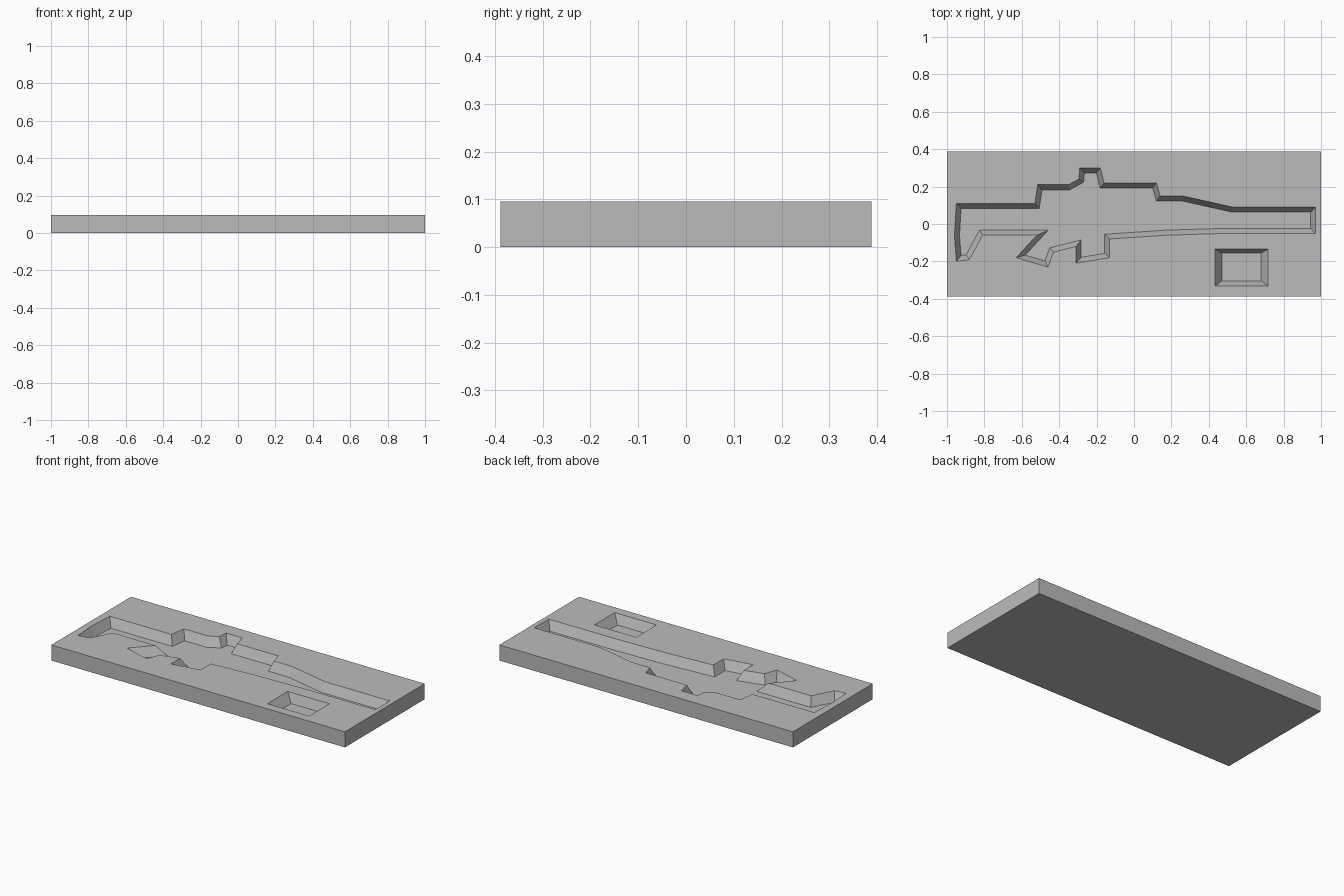
import bpy
import bmesh
from mathutils import Vector

cube = bpy.data.objects.get("Cube")
if cube:
    bpy.data.objects.remove(cube, do_unlink=True)

WIDTH, DEPTH, HEIGHT = 2.0, 0.776, 0.096
FLOOR = HEIGHT - 0.057
DRAFT = 0.027

# Clockwise outline of the long stepped recess
RECESS = [
    (-.95, .11), (-.53, .11), (-.515, .21), (-.35, .21), (-.295, .24), (-.29, .3),
    (-.18, .3), (-.16, .22), (.12, .22), (.14, .15), (.26, .15), (.53, .09),
    (.97, .09), (.97, -.05), (.5, -.05), (.17, -.06), (-.13, -.08), (-.13, -.18),
    (-.31, -.21), (-.31, -.12), (-.43, -.15), (-.46, -.23), (-.63, -.18),
    (-.52, -.06), (-.81, -.06), (-.88, -.19), (-.95, -.2), (-.96, -.06),
]


def rectangle(left, right, front, back):
    """Clockwise rectangle seen from above."""
    return [(left, back), (right, back), (right, front), (left, front)]


def inset(points, amount):
    """Shrink a clockwise outline with mitred corners."""
    result = []
    for i, point in enumerate(points):
        corner = Vector(point)
        before = (corner - Vector(points[i - 1])).normalized()
        after = (Vector(points[(i + 1) % len(points)]) - corner).normalized()
        n1 = Vector((before.y, -before.x))
        n2 = Vector((after.y, -after.x))
        result.append(corner + (n1 + n2) * amount / (1 + n1.dot(n2)))
    return result


def ring(bm, points, z):
    return [bm.verts.new((p[0], p[1], z)) for p in points]


def walls(bm, upper, lower):
    """Join two rings with quads, then close the lower one."""
    for i in range(len(upper)):
        j = (i + 1) % len(upper)
        bm.faces.new((upper[i], upper[j], lower[j], lower[i]))
    bm.faces.new(lower)


grey = bpy.data.materials.new("plain_grey")
grey.use_nodes = True
grey.diffuse_color = (0.5, 0.5, 0.5, 1)
grey.node_tree.nodes["Principled BSDF"].inputs["Base Color"].default_value = (0.5, 0.5, 0.5, 1)

bm = bmesh.new()
# Slab sides and underside
slab = rectangle(-WIDTH / 2, WIDTH / 2, -DEPTH / 2, DEPTH / 2)
rims = [ring(bm, slab, HEIGHT)]
walls(bm, rims[0], ring(bm, slab, 0))

# Recesses with sloping walls and flat floors
small_top = rectangle(.433, .717, -.331, -.134)
small_floor = rectangle(.47, .68, -.305, -.155)
for top, floor in ((RECESS, inset(RECESS, DRAFT)), (small_top, small_floor)):
    rim = ring(bm, top, HEIGHT)
    walls(bm, rim, ring(bm, floor, FLOOR))
    rims.append(rim)

# Top surface around the recesses
edges = [bm.edges.get((rim[i - 1], rim[i])) for rim in rims for i in range(len(rim))]
bmesh.ops.triangle_fill(bm, edges=edges, use_beauty=True, normal=(0, 0, 1))
bmesh.ops.recalc_face_normals(bm, faces=bm.faces[:])

mesh = bpy.data.meshes.new("recessed_tray")
bm.to_mesh(mesh)
bm.free()
mesh.materials.append(grey)
tray = bpy.data.objects.new("recessed_tray", mesh)
bpy.context.scene.collection.objects.link(tray)
